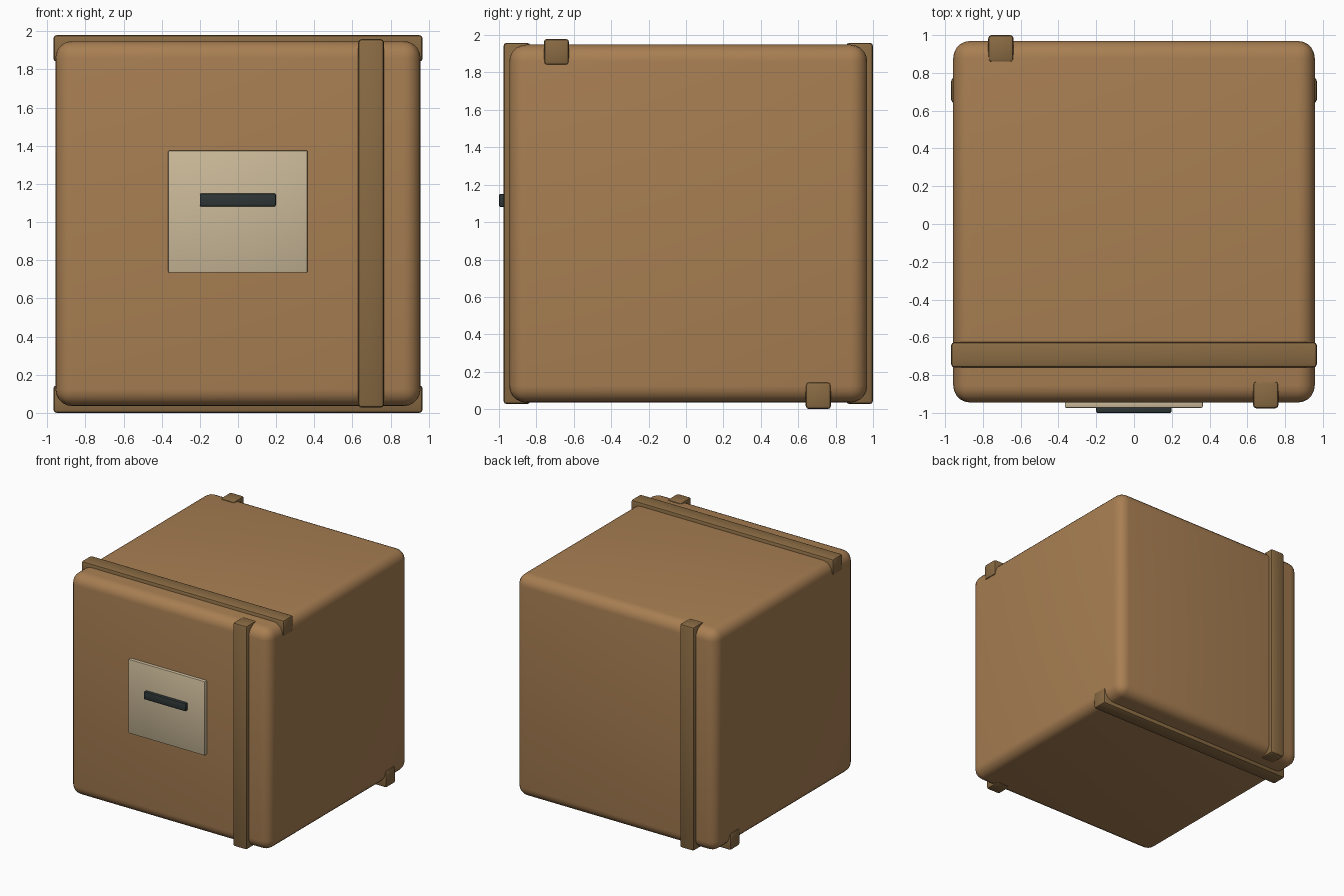
import bpy

if "Cube" in bpy.data.objects:
    bpy.data.objects.remove(bpy.data.objects["Cube"])


def material(name, rgb):
    m = bpy.data.materials.new(name)
    m.diffuse_color = (*rgb, 1)
    m.use_nodes = True
    m.node_tree.nodes["Principled BSDF"].inputs["Base Color"].default_value = m.diffuse_color
    return m


CARD = material("cardboard", (0.39, 0.21, 0.085))
STRAP = material("strap_brown", (0.25, 0.145, 0.056))
PAPER = material("label_paper", (0.60, 0.49, 0.32))
DARK = material("dark_mark", (0.028, 0.037, 0.038))


def rounded_box(name, x, y, z, radius, segments, mat):
    """Bevelled box from (min, max) extents on each axis."""
    ext = (x, y, z)
    bpy.ops.mesh.primitive_cube_add(size=1, location=[(a + b) / 2 for a, b in ext])
    ob = bpy.context.object
    ob.name = name
    ob.scale = [b - a for a, b in ext]
    bpy.ops.object.transform_apply(location=False, rotation=False, scale=True)
    bev = ob.modifiers.new("bevel", 'BEVEL')
    bev.width = radius
    bev.segments = segments
    bev.limit_method = 'ANGLE'
    bpy.ops.object.modifier_apply(modifier=bev.name)
    ob.data.materials.append(mat)
    bpy.ops.object.shade_smooth_by_angle()
    return ob


# Box body
rounded_box("box_body", (-0.957, 0.957), (-0.945, 0.969), (0.035, 1.949), 0.09, 5, CARD)

# Horizontal straps on the top front and bottom back
HX = (-0.968, 0.968)
rounded_box("top_strap", HX, (-0.76, -0.625), (1.84, 1.98), 0.018, 2, STRAP)
rounded_box("bottom_strap", HX, (0.64, 0.775), (0.0, 0.145), 0.018, 2, STRAP)

# Vertical straps on the front right and back left
VZ = (0.027, 1.959)
rounded_box("front_strap", (0.63, 0.765), (-0.976, -0.832), VZ, 0.018, 2, STRAP)
rounded_box("back_strap", (-0.772, -0.637), (0.856, 1.0), VZ, 0.018, 2, STRAP)

# Label with its dark mark
rounded_box("front_label", (-0.366, 0.364), (-0.973, -0.93), (0.735, 1.375), 0.006, 2, PAPER)
rounded_box("label_mark", (-0.2, 0.198), (-1.0, -0.96), (1.082, 1.15), 0.007, 2, DARK)
